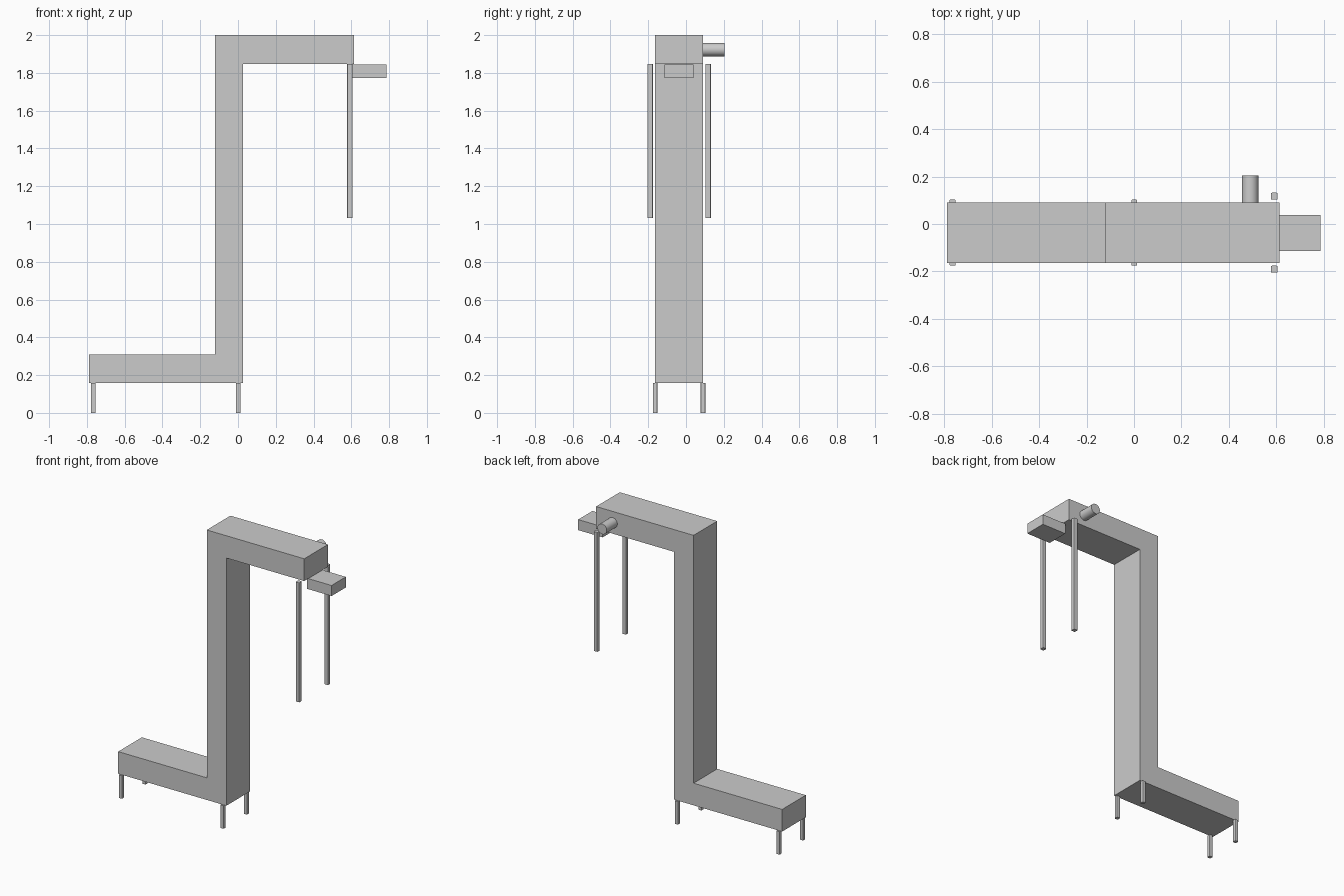
import bpy, bmesh
from mathutils import Matrix, Vector

cube = bpy.data.objects.get("Cube")
if cube:
    bpy.data.objects.remove(cube, do_unlink=True)

grey = bpy.data.materials.new("plain_grey")
grey.use_nodes = True
colour = (0.6, 0.6, 0.6, 1)
grey.diffuse_color = colour
grey.node_tree.nodes["Principled BSDF"].inputs["Base Color"].default_value = colour

FRONT, BACK = -0.164, 0.091
MID = (FRONT + BACK) / 2
ARM_BASE, FOOT_BASE = 1.848, 0.157


def add_object(name, bm):
    bmesh.ops.recalc_face_normals(bm, faces=bm.faces)
    mesh = bpy.data.meshes.new(name)
    bm.to_mesh(mesh)
    bm.free()
    mesh.materials.append(grey)
    obj = bpy.data.objects.new(name, mesh)
    bpy.context.collection.objects.link(obj)
    return obj


def box(name, low, high, bevel=0):
    low, high = Vector(low), Vector(high)
    bm = bmesh.new()
    bmesh.ops.create_cube(bm, size=1)
    bmesh.ops.scale(bm, vec=high - low, verts=bm.verts)
    bmesh.ops.translate(bm, vec=(low + high) / 2, verts=bm.verts)
    if bevel:
        upright = [e for e in bm.edges
                   if abs(e.verts[0].co.z - e.verts[1].co.z) > 0.01]
        bmesh.ops.bevel(bm, geom=upright, offset=bevel, segments=2,
                        profile=0.5, affect='EDGES')
    return add_object(name, bm)


def post(name, x, y, width, bottom, top):
    h = width / 2
    return box(name, (x - h, y - h, bottom), (x + h, y + h, top), width * 0.17)


# Stepped body: foot, column and upper arm as one extruded profile
outline = [(-0.79, FOOT_BASE), (0.027, FOOT_BASE), (0.027, ARM_BASE),
           (0.615, ARM_BASE), (0.615, 2), (-0.121, 2),
           (-0.121, 0.308), (-0.79, 0.308)]
bm = bmesh.new()
face = bm.faces.new([bm.verts.new((x, FRONT, z)) for x, z in outline])
swept = bmesh.ops.extrude_face_region(bm, geom=[face])["geom"]
bmesh.ops.translate(bm, vec=(0, BACK - FRONT, 0),
                    verts=[v for v in swept if isinstance(v, bmesh.types.BMVert)])
add_object("stepped_body", bm)

# Short legs under the foot and long posts hanging beside the arm
for side, sign in (("front", -1), ("back", 1)):
    for end, x in (("right", -0.766), ("left", 0.001)):
        post(f"{side}_{end}_leg", x, MID + sign * 0.127, 0.025, 0, FOOT_BASE)
    post(f"{side}_hanging_post", 0.592, MID + sign * 0.154, 0.029, 1.033, ARM_BASE)

# Outlet block below the end of the arm
box("outlet_block", (0.602, -0.115, 1.773), (0.787, 0.039, 1.845))

# Round motor on the back of the arm
bm = bmesh.new()
bmesh.ops.create_cone(bm, cap_ends=True, segments=32, radius1=0.035,
                      radius2=0.035, depth=0.205 - BACK)
bmesh.ops.rotate(bm, matrix=Matrix.Rotation(1.5707963, 3, 'X'), verts=bm.verts)
bmesh.ops.translate(bm, vec=(0.49, (0.205 + BACK) / 2, 1.923), verts=bm.verts)
motor = add_object("motor", bm)
bpy.ops.object.select_all(action='DESELECT')
motor.select_set(True)
bpy.context.view_layer.objects.active = motor
bpy.ops.object.shade_smooth_by_angle()
